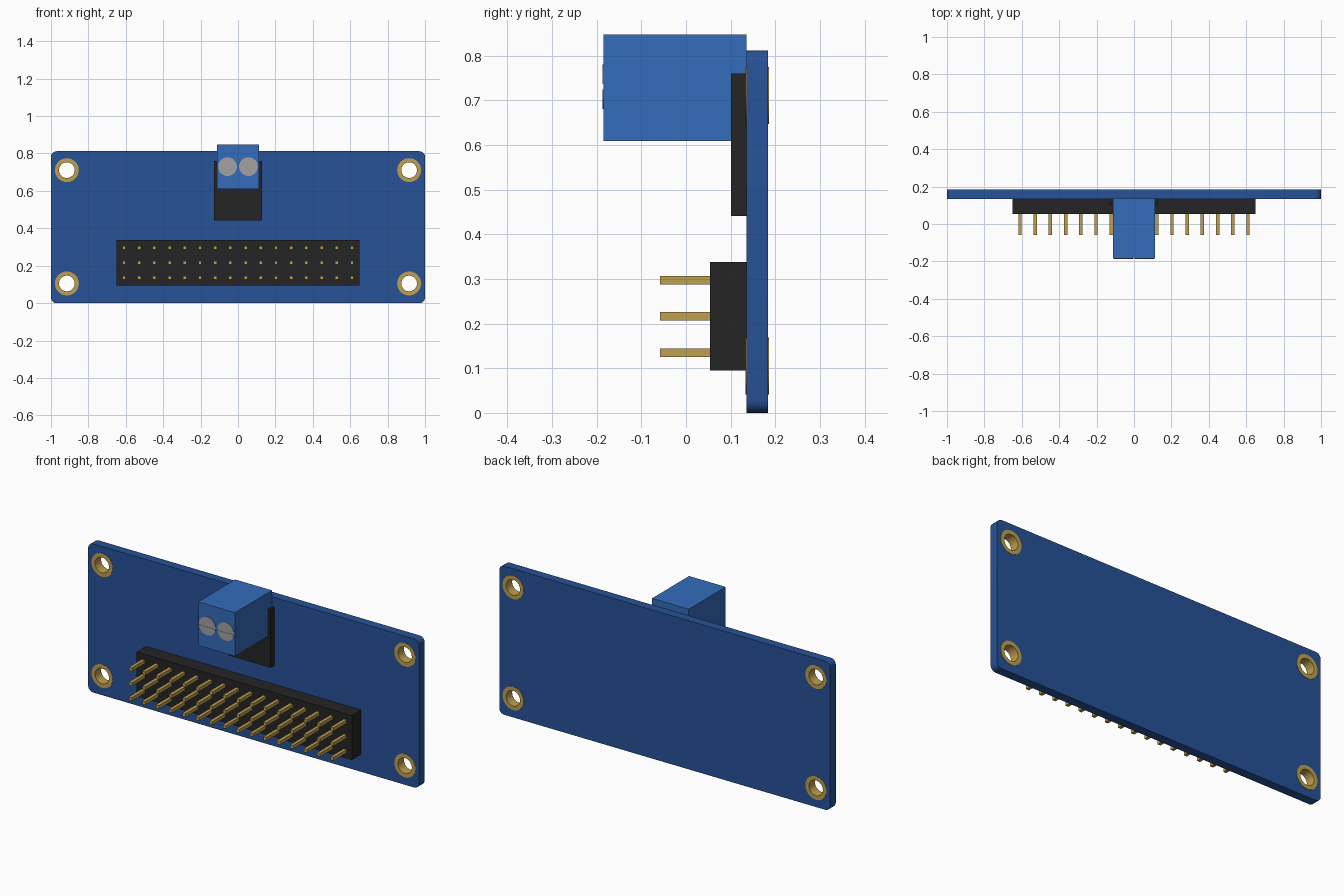
import bpy
from math import sin, cos, pi, asin

if "Cube" in bpy.data.objects:
    bpy.data.objects.remove(bpy.data.objects["Cube"])


def material(name, rgb):
    m = bpy.data.materials.new(name)
    m.diffuse_color = (*rgb, 1)
    m.use_nodes = True
    m.node_tree.nodes["Principled BSDF"].inputs["Base Color"].default_value = m.diffuse_color
    return m


BOARD = material("board_blue", (0.02, 0.085, 0.31))
BLUE = material("terminal_blue", (0.035, 0.15, 0.50))
BLACK = material("black_plastic", (0.018, 0.018, 0.018))
GOLD = material("gold", (0.52, 0.35, 0.08))
STEEL = material("steel", (0.36, 0.36, 0.36))


def box(name, x, y, z, mat):
    """Box from (min, max) pairs."""
    bpy.ops.mesh.primitive_cube_add(size=1, location=[(a + b) / 2 for a, b in (x, y, z)])
    o = bpy.context.object
    o.name = name
    o.scale = [b - a for a, b in (x, y, z)]
    bpy.ops.object.transform_apply(location=False, rotation=False)
    o.data.materials.append(mat)
    return o


def arc(cx, cz, r, a0, a1, n):
    return [(cx + r * cos(a0 + (a1 - a0) * i / n), cz + r * sin(a0 + (a1 - a0) * i / n))
            for i in range(n + 1)]


def circle(cx, cz, r, n=32):
    return arc(cx, cz, r, 0, 2 * pi, n)[:-1]


def plate(name, loops, y0, y1, mat):
    """Extrude x-z outlines (inner loops become holes) between y0 and y1."""
    c = bpy.data.curves.new(name, 'CURVE')
    c.dimensions = '2D'
    c.fill_mode = 'BOTH'
    c.extrude = (y1 - y0) / 2
    for pts in loops:
        s = c.splines.new('POLY')
        s.points.add(len(pts) - 1)
        for p, (u, v) in zip(s.points, pts):
            p.co = (u, v, 0, 1)
        s.use_cyclic_u = True
    c.materials.append(mat)
    o = bpy.data.objects.new(name, c)
    bpy.context.collection.objects.link(o)
    o.location.y = (y0 + y1) / 2
    o.rotation_euler.x = pi / 2
    bpy.ops.object.select_all(action='DESELECT')
    o.select_set(True)
    bpy.context.view_layer.objects.active = o
    bpy.ops.object.convert(target='MESH')
    o = bpy.context.object
    o.name = name
    bpy.ops.object.shade_smooth_by_angle()
    return o


# Circuit board with rounded corners and four mounting holes
W, H, R = 1.0, 0.812, 0.03
holes = [(sx * 0.915, z) for sx in (-1, 1) for z in (0.105, 0.711)]
outline = []
for k, (cx, cz) in enumerate([(W - R, H - R), (R - W, H - R), (R - W, R), (W - R, R)]):
    outline += arc(cx, cz, R, k * pi / 2, (k + 1) * pi / 2, 6)
plate("circuit_board", [outline] + [circle(x, z, 0.043) for x, z in holes], 0.135, 0.1835, BOARD)

# Gold plated rings lining the holes
for x, z in holes:
    plate("hole_ring", [circle(x, z, 0.064), circle(x, z, 0.042)], 0.1335, 0.1855, GOLD)

# Pin header, three rows of sixteen
box("header_block", (-0.65, 0.65), (0.054, 0.135), (0.095, 0.338), BLACK)
for row in range(3):
    for col in range(16):
        x, z = (col - 7.5) * 0.0813, 0.135 + row * 0.081
        box("header_pin", (x - 0.009, x + 0.009), (-0.058, 0.056), (z - 0.0095, z + 0.0095), GOLD)

# Screw terminal on its black base
box("terminal_base", (-0.127, 0.127), (0.101, 0.136), (0.441, 0.76), BLACK)
box("terminal_block", (-0.111, 0.111), (-0.1845, 0.135), (0.609, 0.847), BLUE)

# Slotted screws: a backing disc with two raised halves
r, gap = 0.05, 0.006
a = asin(gap / r)
for x in (-0.056, 0.056):
    plate("screw_disc", [circle(x, 0.73, r)], -0.185, -0.18, STEEL)
    for start in (0, pi):
        plate("screw_half", [arc(x, 0.73, r, start + a, start + pi - a, 16)], -0.1865, -0.1845, STEEL)
